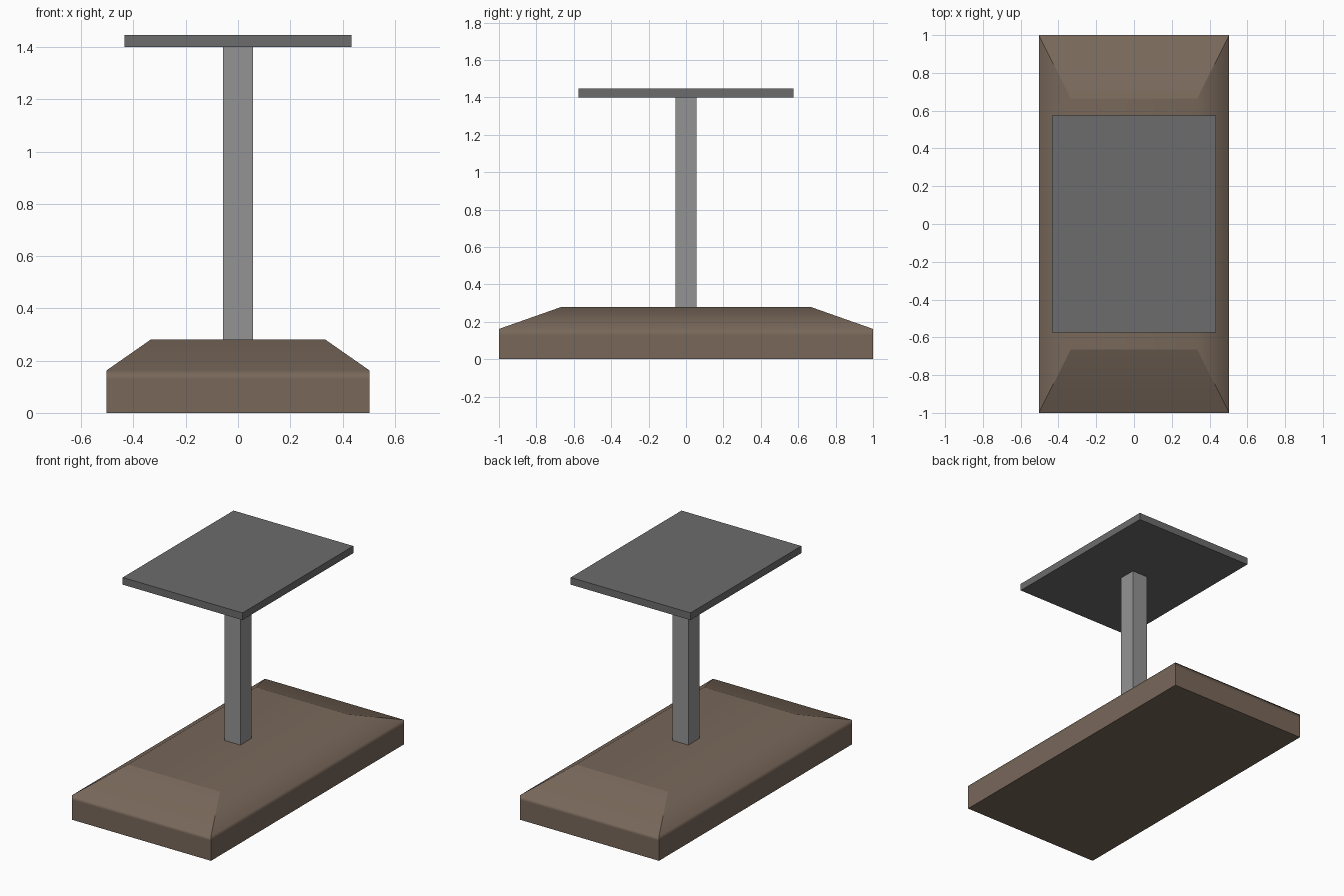
import bpy, bmesh

if "Cube" in bpy.data.objects:
    bpy.data.objects.remove(bpy.data.objects["Cube"])


def material(name, rgb):
    m = bpy.data.materials.new(name)
    m.diffuse_color = (*rgb, 1)
    m.use_nodes = True
    m.node_tree.nodes["Principled BSDF"].inputs["Base Color"].default_value = m.diffuse_color
    return m


def stacked_rings(name, rings, mat, smooth=False):
    """Loft rectangular rings given as (half_x, half_y, z)."""
    bm = bmesh.new()
    loops = [[bm.verts.new((sx * hx, sy * hy, z))
              for sx, sy in ((-1, -1), (1, -1), (1, 1), (-1, 1))]
             for hx, hy, z in rings]
    bm.faces.new(loops[0][::-1])
    top = bm.faces.new(loops[-1])
    for a, b in zip(loops, loops[1:]):
        for i in range(4):
            j = (i + 1) % 4
            f = bm.faces.new((a[i], a[j], b[j], b[i]))
            f.smooth = smooth
            # corner edges stay crisp
            bm.edges.get((a[i], b[i])).smooth = False
    top.smooth = smooth
    # crisp bottom rim and crisp short top edges
    for i in range(4):
        bm.edges.get((loops[0][i], loops[0][(i + 1) % 4])).smooth = False
    for i in (0, 2):
        bm.edges.get((loops[-1][i], loops[-1][(i + 1) % 4])).smooth = False
    me = bpy.data.meshes.new(name)
    bm.to_mesh(me)
    bm.free()
    me.materials.append(mat)
    ob = bpy.data.objects.new(name, me)
    bpy.context.collection.objects.link(ob)
    return ob


brown = material("brown", (0.188, 0.137, 0.102))
post_grey = material("post_grey", (0.295, 0.295, 0.295))
plate_grey = material("plate_grey", (0.15, 0.15, 0.15))

# Sloped plinth, with a supporting loop under the shoulder
base = stacked_rings("base", [(0.504, 1, 0), (0.504, 1, 0.13), (0.504, 1, 0.162),
                              (0.335, 0.665, 0.28)], brown, smooth=True)
# Large faces dominate the shading, so the slopes read nearly flat
weighted = base.modifiers.new("weighted_normals", 'WEIGHTED_NORMAL')
weighted.keep_sharp = True
weighted.weight = 50
# Square post
stacked_rings("post", [(0.057, 0.057, 0.28), (0.057, 0.057, 1.40)], post_grey)
# Flat top plate
stacked_rings("top_plate", [(0.435, 0.575, 1.40), (0.435, 0.575, 1.447)], plate_grey)
